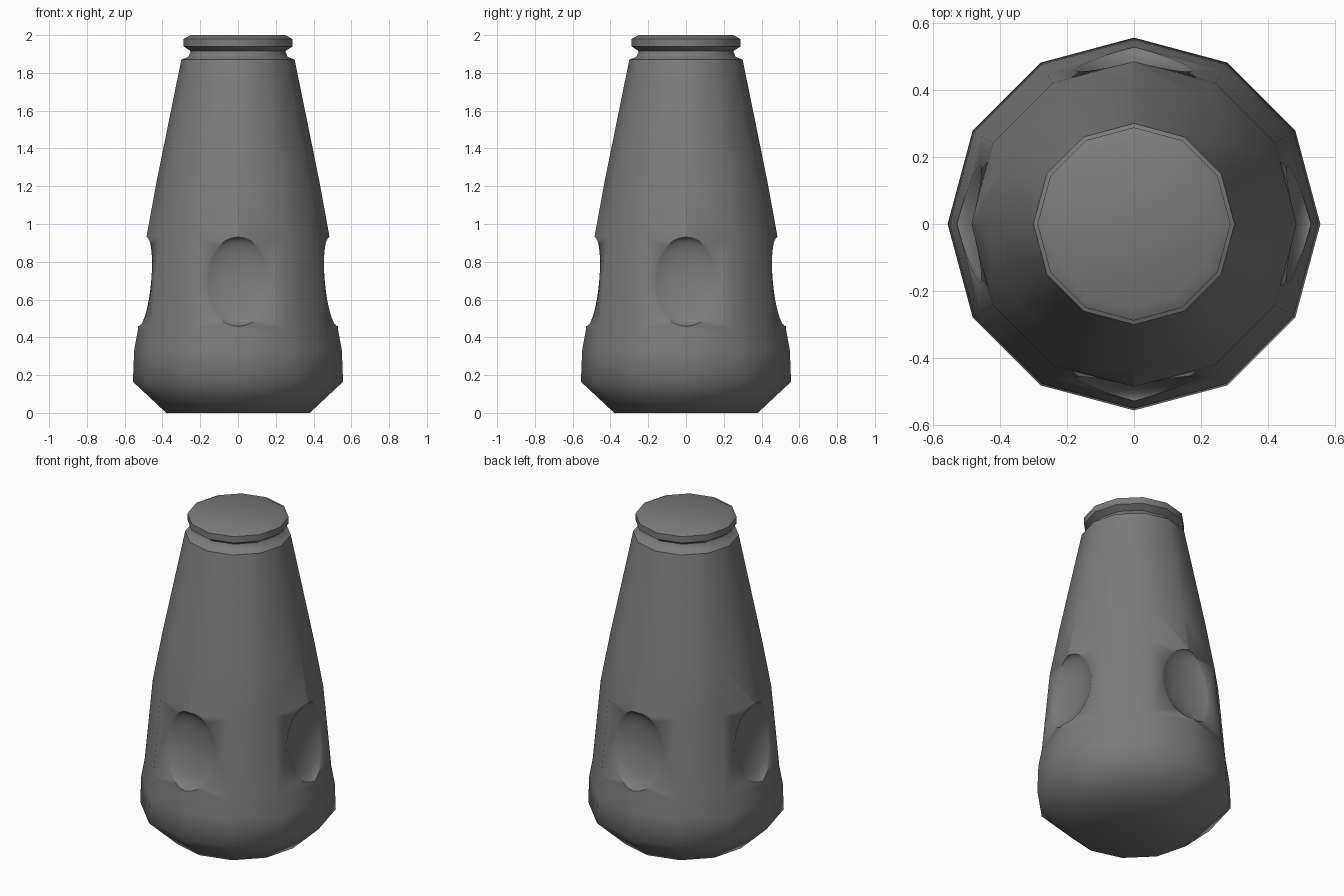
import bpy, bmesh, math
from mathutils import Matrix, Vector

if "Cube" in bpy.data.objects:
    bpy.data.objects.remove(bpy.data.objects["Cube"])

SIDES = 12


def make_material(name, colour):
    mat = bpy.data.materials.new(name)
    mat.use_nodes = True
    mat.diffuse_color = colour
    bsdf = mat.node_tree.nodes["Principled BSDF"]
    bsdf.inputs["Base Color"].default_value = colour
    bsdf.inputs["Roughness"].default_value = 0.6
    return mat


def add_object(name, bm):
    mesh = bpy.data.meshes.new(name)
    bm.to_mesh(mesh)
    bm.free()
    obj = bpy.data.objects.new(name, mesh)
    bpy.context.collection.objects.link(obj)
    return obj


def lathe(name, profile):
    """Closed solid of revolution from (radius, height) pairs."""
    bm = bmesh.new()
    rings = []
    for r, z in profile:
        rings.append([bm.verts.new((r * math.cos(a), r * math.sin(a), z))
                      for a in (math.tau * i / SIDES for i in range(SIDES))])
    for low, high in zip(rings, rings[1:]):
        for i in range(SIDES):
            j = (i + 1) % SIDES
            bm.faces.new((low[i], low[j], high[j], high[i]))
    bm.faces.new(rings[0][::-1])
    bm.faces.new(rings[-1])
    return add_object(name, bm)


grey = make_material("dark grey", (0.2, 0.2, 0.2, 1))

# Tapered body with chamfered foot, neck groove and bevelled cap
body = lathe("tapered_body", [
    (0.38, 0), (0.556, 0.165), (0.55, 0.33), (0.53, 0.44), (0.485, 0.93),
    (0.43, 1.23), (0.3, 1.87), (0.262, 1.885), (0.25, 1.915),
    (0.288, 1.94), (0.288, 1.98), (0.25, 2.0)])
body.data.materials.append(grey)

# Four shallow finger dimples, leaning with the wall
bm = bmesh.new()
for k in range(4):
    place = (Matrix.Rotation(k * math.pi / 2, 4, "Z")
             @ Matrix.Translation((0.506, 0, 0.695))
             @ Matrix.Rotation(math.radians(-5.3), 4, "Y")
             @ Matrix.Diagonal((0.075, 0.225, 0.237, 1)))
    bmesh.ops.create_uvsphere(bm, u_segments=24, v_segments=16, radius=1, matrix=place)
cutter = add_object("dimple_cutter", bm)
cutter.data.materials.append(grey)
cutter.hide_render = True

cut = body.modifiers.new("dimples", "BOOLEAN")
cut.operation = "DIFFERENCE"
cut.solver = "EXACT"
cut.object = cutter

# Apply the cut and smooth the surface
bpy.ops.object.select_all(action="DESELECT")
body.select_set(True)
bpy.context.view_layer.objects.active = body
bpy.ops.object.modifier_apply(modifier=cut.name)
bpy.data.objects.remove(cutter)
bpy.ops.object.shade_smooth_by_angle(angle=math.radians(50))
